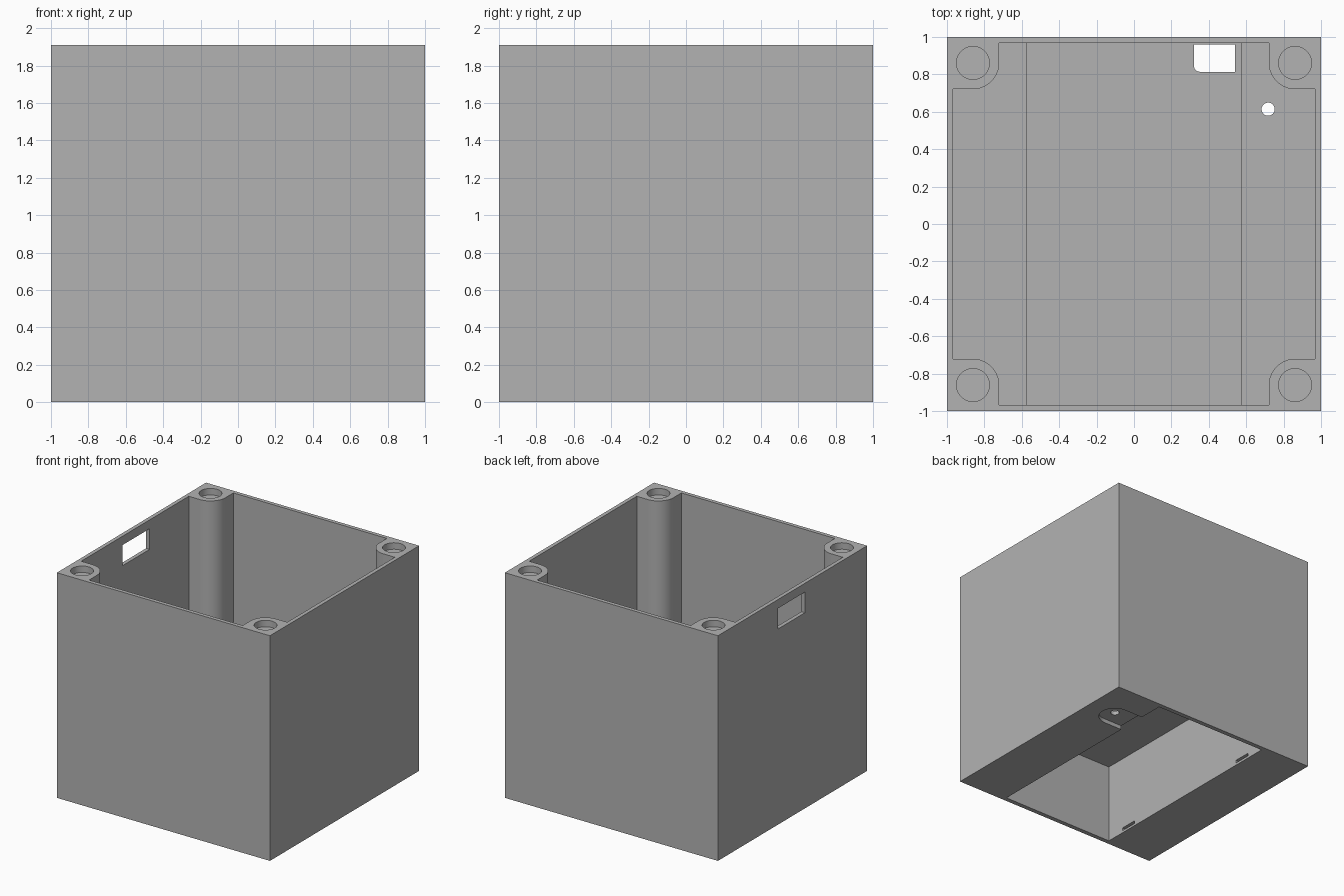
import bpy, bmesh, math

cube = bpy.data.objects.get("Cube")
if cube:
    bpy.data.objects.remove(cube, do_unlink=True)

# Main dimensions
HEIGHT = 1.91
INNER = 0.967          # inside face of the outer walls
FLOOR = 0.07
POST, POST_R = 0.861, 0.14
BAY_X, BAY_Y, BAY_TOP = 0.541, 0.961, 0.69
SHELL = 0.035

grey = bpy.data.materials.new("light grey plastic")
grey.use_nodes = True
grey.diffuse_color = (0.45, 0.45, 0.45, 1)
grey.node_tree.nodes["Principled BSDF"].inputs["Base Color"].default_value = grey.diffuse_color


def arc(cx, cy, r, start, end, steps=12):
    angles = [math.radians(start + (end - start) * i / steps) for i in range(steps + 1)]
    return [(cx + r * math.cos(a), cy + r * math.sin(a)) for a in angles]


def rect(x0, x1, y0, y1):
    return [(x0, y0), (x1, y0), (x1, y1), (x0, y1)]


def prism(name, outline, z0, z1):
    """Extrude a flat outline from z0 up to z1."""
    bm = bmesh.new()
    face = bm.faces.new([bm.verts.new((x, y, z0)) for x, y in outline])
    top = bmesh.ops.extrude_face_region(bm, geom=[face])["geom"]
    bmesh.ops.translate(bm, vec=(0, 0, z1 - z0),
                        verts=[v for v in top if isinstance(v, bmesh.types.BMVert)])
    bmesh.ops.recalc_face_normals(bm, faces=bm.faces)
    mesh = bpy.data.meshes.new(name)
    bm.to_mesh(mesh)
    bm.free()
    mesh.materials.append(grey)
    obj = bpy.data.objects.new(name, mesh)
    bpy.context.collection.objects.link(obj)
    return obj


def combine(target, tool, operation="DIFFERENCE"):
    """Apply a boolean and discard the tool."""
    tool.hide_render = True
    mod = target.modifiers.new("shape", "BOOLEAN")
    mod.solver = "EXACT"
    mod.operation = operation
    mod.object = tool
    bpy.ops.object.select_all(action="DESELECT")
    target.select_set(True)
    bpy.context.view_layer.objects.active = target
    bpy.ops.object.modifier_apply(modifier=mod.name)
    bpy.data.objects.remove(tool, do_unlink=True)


# Outer block
box = prism("enclosure", rect(-1, 1, -1, 1), 0, HEIGHT)

# Cavity whose outline leaves a rounded screw post in every corner
inset = POST - POST_R
corner = [(INNER, inset)] + arc(POST, POST, POST_R, 270, 180) + [(inset, INNER)]
cavity = []
for quarter in range(4):
    for x, y in corner:
        for _ in range(quarter):
            x, y = -y, x
        cavity.append((x, y))
combine(box, prism("cavity", cavity, FLOOR, HEIGHT + 0.1))

# Raised battery bay, open from below
bay_x = BAY_X + SHELL
combine(box, prism("bay_housing", rect(-bay_x, bay_x, -0.98, 0.98), FLOOR / 2, BAY_TOP + SHELL), "UNION")
combine(box, prism("bay_pocket", rect(-BAY_X, BAY_X, -BAY_Y, BAY_Y), -0.1, BAY_TOP))

# Cable opening in the bay roof, with one rounded corner
opening = arc(0.351, 0.844, 0.03, 180, 270, 6) + [(BAY_X - 0.001, 0.814), (BAY_X - 0.001, BAY_Y - 0.001),
                                                  (0.321, BAY_Y - 0.001)]
combine(box, prism("cable_opening", opening, BAY_TOP - 0.1, BAY_TOP + 0.1))

# Latch recess under the floor and its small through hole
latch_x, latch_y, latch_r = 0.717, 0.614, 0.13
recess = arc(latch_x, latch_y, latch_r, -90, 90, 24)
recess += [(BAY_X - 0.05, latch_y + latch_r), (BAY_X - 0.05, latch_y - latch_r)]
combine(box, prism("latch_recess", recess, -0.1, SHELL))
combine(box, prism("latch_hole", arc(latch_x, latch_y, 0.035, 0, 352.5, 47), -0.1, 0.2))

# Two lid tab slots low in the bay wall
for y in (-0.715, 0.715):
    combine(box, prism("tab_slot", rect(-bay_x, -BAY_X + 0.05, y - 0.075, y + 0.075), 0.02, 0.045))

# Connector window through the side wall
combine(box, prism("connector_window", rect(-1.1, -0.9, -0.167, 0.195), 1.66, 1.835))

# Blind holes on the screw posts
for sx in (-1, 1):
    for sy in (-1, 1):
        hole = arc(sx * POST, sy * POST, 0.088, 0, 352.5, 47)
        combine(box, prism("post_hole", hole, HEIGHT - 0.055, HEIGHT + 0.1))

bpy.ops.object.shade_smooth_by_angle(angle=math.radians(30))
